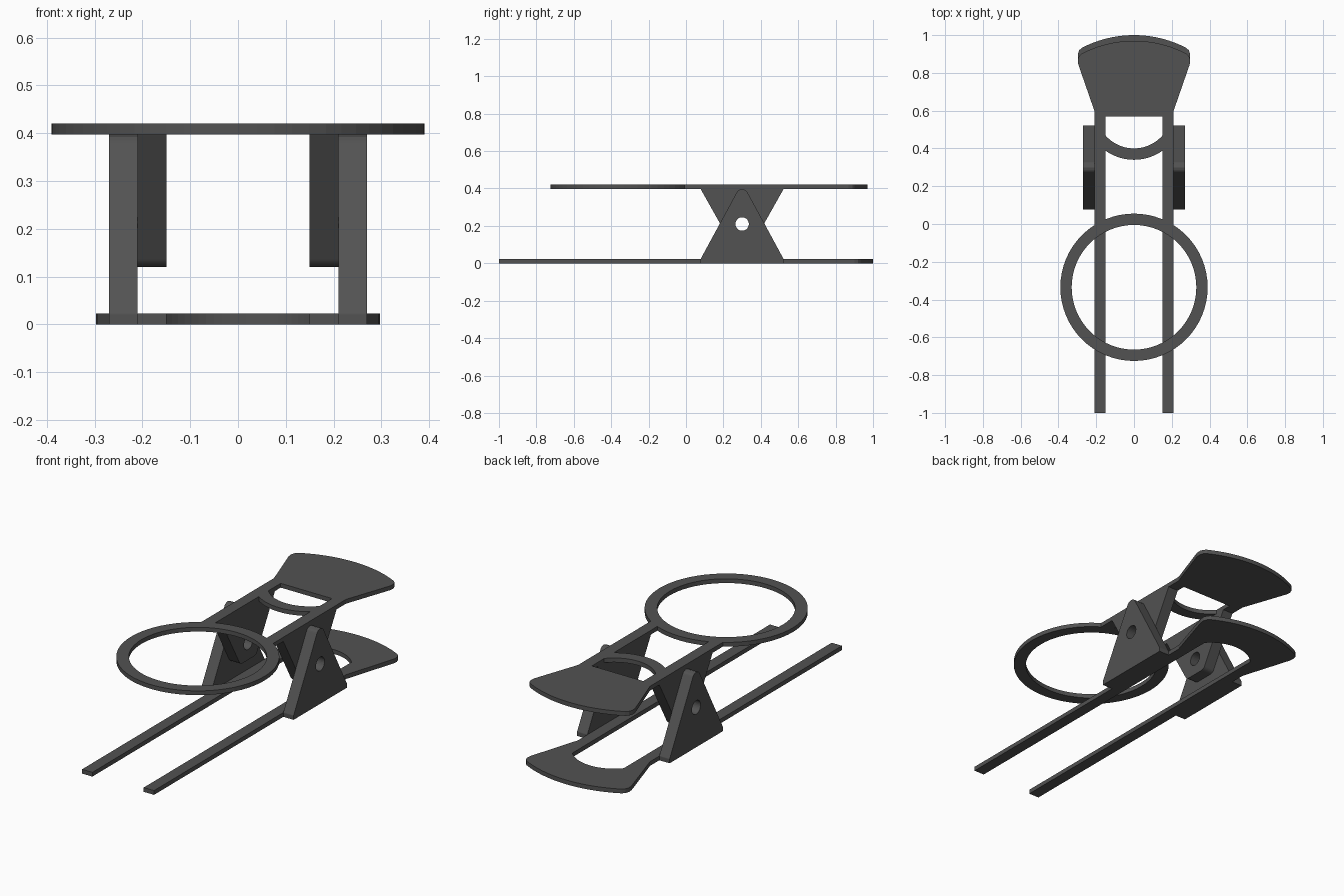
import bpy, math
from mathutils import Matrix, Vector

if "Cube" in bpy.data.objects:
    bpy.data.objects.remove(bpy.data.objects["Cube"])

mat = bpy.data.materials.new("dark grey")
mat.diffuse_color = (0.085, 0.085, 0.085, 1)
mat.use_nodes = True
mat.node_tree.nodes["Principled BSDF"].inputs["Base Color"].default_value = mat.diffuse_color

T = 0.0225                 # plate thickness
TOP = 0.42                 # top of the upper plate
BAR_IN, BAR_OUT = 0.15, 0.21
PIVOT = (0.30, 0.21)       # pivot hole (y, z)
TO_YZ = Matrix(((0, 0, 1, 0), (1, 0, 0, 0), (0, 1, 0, 0), (0, 0, 0, 1)))


def arc(cx, cy, r, a0, a1, n):
    """Points on an arc, angles in degrees, both ends included."""
    return [(cx + r * math.cos(math.radians(a0 + (a1 - a0) * i / n)),
             cy + r * math.sin(math.radians(a0 + (a1 - a0) * i / n))) for i in range(n + 1)]


def circle(cx, cy, r, n=64):
    return arc(cx, cy, r, 0, 360, n)[:-1]


def rounded(corners, n=6):
    """Polygon from (x, y, fillet radius) corners."""
    out = []
    for i, (x, y, r) in enumerate(corners):
        p = Vector((x, y))
        if r == 0:
            out.append((x, y))
            continue
        a = (Vector(corners[i - 1][:2]) - p).normalized()
        b = (Vector(corners[(i + 1) % len(corners)][:2]) - p).normalized()
        half = a.angle(b) / 2
        c = p + (a + b).normalized() * (r / math.sin(half))
        s, e = p + a * (r / math.tan(half)) - c, p + b * (r / math.tan(half)) - c
        for k in range(n + 1):
            out.append(tuple(c + s.lerp(e, k / n).normalized() * r))
    return out


def extrude(name, loops, lo, hi, matrix=None):
    """Fill the loops (inner loops are holes) and extrude from lo to hi."""
    cu = bpy.data.curves.new(name, 'CURVE')
    cu.dimensions, cu.fill_mode, cu.extrude = '2D', 'BOTH', (hi - lo) / 2
    for pts in loops:
        sp = cu.splines.new('POLY')
        sp.points.add(len(pts) - 1)
        for q, (x, y) in zip(sp.points, pts):
            q.co = (x, y, 0, 1)
        sp.use_cyclic_u = True
    tmp = bpy.data.objects.new("tmp", cu)
    bpy.context.collection.objects.link(tmp)
    bpy.context.view_layer.update()
    dg = bpy.context.evaluated_depsgraph_get()
    me = bpy.data.meshes.new_from_object(tmp.evaluated_get(dg))
    bpy.data.objects.remove(tmp)
    me.transform((matrix or Matrix()) @ Matrix.Translation((0, 0, (lo + hi) / 2)))
    me.materials.clear()
    me.materials.append(mat)
    for p in me.polygons:
        p.material_index = 0
        p.use_smooth = False
    ob = bpy.data.objects.new(name, me)
    bpy.context.collection.objects.link(ob)
    return ob


def frame(start, tip, inner):
    """Two bars joined by a fan-shaped paddle; inner = edge of the opening."""
    r = 0.60
    fan = arc(0, tip - r, r, 62.5, 117.5, 24)
    right = [(BAR_IN, start), (BAR_OUT, start), (BAR_OUT, 0.60),
             (0.295, tip - 0.125), (0.297, tip - 0.10), (0.29, tip - 0.08)]
    left = [(-x, y) for x, y in reversed(right)]
    return right + fan + left + inner


# Lower frame: long bars, paddle with a round-ended opening
a = math.degrees(math.acos(BAR_IN / 0.20))
extrude("lower_frame", [frame(-1.0, 1.0, arc(0, 0.60, 0.20, 180 - a, a, 20))], 0, T)

# Upper frame: short bars, paddle with a straight edge
extrude("upper_frame", [frame(-0.03, 0.97, [(-BAR_IN, 0.57), (BAR_IN, 0.57)])], TOP - T, TOP)

# Large ring on the front of the upper frame
extrude("front_ring", [circle(0, -0.335, 0.39), circle(0, -0.335, 0.33)], TOP - T, TOP)

# Curved brace between the upper bars
ai, ao = (math.degrees(math.asin(BAR_IN / r)) for r in (0.20, 0.26))
extrude("curved_brace", [arc(0, 0.60, 0.26, 270 - ao, 270 + ao, 20)
                         + arc(0, 0.60, 0.20, 270 + ai, 270 - ai, 20)], TOP - T, TOP)

# Pivot brackets: pointed ones outside on the lower bars, blunt ones inside below the upper bars
hole = circle(*PIVOT, 0.036, 32)
pointed = rounded([(0.078, 0, 0), (0.522, 0, 0), (0.522, T, 0.01),
                   (0.30, 0.432, 0.032), (0.078, T, 0.01)])
blunt = rounded([(0.522, TOP, 0), (0.078, TOP, 0), (0.078, TOP - T, 0.01),
                 (0.234, 0.12, 0.03), (0.366, 0.12, 0.03), (0.522, TOP - T, 0.01)])
for side, s in (("right", 1), ("left", -1)):
    for name, prof, x0, x1 in (("lower_bracket", pointed, BAR_OUT, 0.27),
                               ("upper_bracket", blunt, BAR_IN, BAR_OUT)):
        lo, hi = sorted((s * x0, s * x1))
        extrude(f"{name}_{side}", [prof, hole], lo, hi, TO_YZ)
